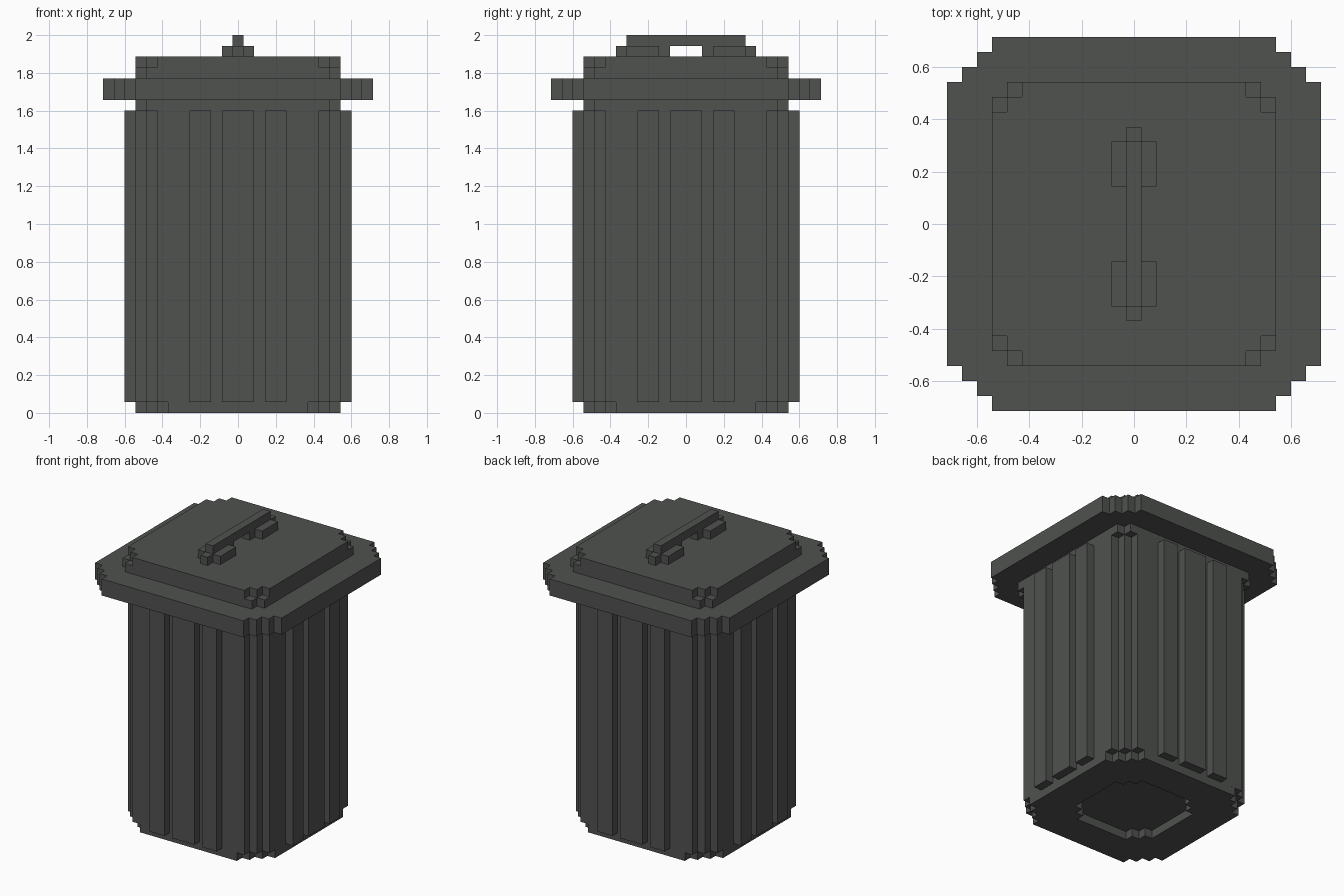
import bpy, bmesh
from mathutils import Vector

if "Cube" in bpy.data.objects:
    bpy.data.objects.remove(bpy.data.objects["Cube"])

U = 2 / 35  # one block; the bin is 35 blocks tall

mat = bpy.data.materials.new("dark_grey")
mat.diffuse_color = (0.08, 0.084, 0.08, 1)
mat.use_nodes = True
mat.node_tree.nodes["Principled BSDF"].inputs["Base Color"].default_value = mat.diffuse_color


def turn(side):
    """Repeat one side's outline around all four sides."""
    pts = []
    for _ in range(4):
        pts += side
        side = [(-y, x) for x, y in side]
    return pts


def stepped(half, flat):
    """Square outline whose corners are stair-stepped one block at a time."""
    side = [(-flat, -half), (flat, -half)]
    for i in range(int(half - flat)):
        side.append((flat + i, -half + i + 1))
        if i < half - flat - 1:
            side.append((flat + i + 1, -half + i + 1))
    return turn(side)


def rect(x0, x1, y0, y1):
    return [(x0, y0), (x1, y0), (x1, y1), (x0, y1)]


def slab(name, loops, z0, z1):
    """Fill outlines (a second one is a hole) and extrude from z0 to z1."""
    bm = bmesh.new()
    edges = []
    for loop in loops:
        vs = [bm.verts.new((x * U, y * U, z0 * U)) for x, y in loop]
        edges += [bm.edges.new((vs[i - 1], vs[i])) for i in range(len(vs))]
    bmesh.ops.triangle_fill(bm, edges=edges, use_beauty=True, use_dissolve=False)
    ext = bmesh.ops.extrude_face_region(bm, geom=bm.faces[:], use_keep_orig=True)
    top = [g for g in ext["geom"] if isinstance(g, bmesh.types.BMVert)]
    bmesh.ops.translate(bm, verts=top, vec=Vector((0, 0, (z1 - z0) * U)))
    bmesh.ops.recalc_face_normals(bm, faces=bm.faces[:])
    me = bpy.data.meshes.new(name)
    bm.to_mesh(me)
    bm.free()
    me.materials.append(mat)
    ob = bpy.data.objects.new(name, me)
    bpy.context.collection.objects.link(ob)
    return ob


# Base ring with a recess underneath
slab("base", [stepped(9.5, 6.5), stepped(5.5, 3.5)], 0, 1)

# Ribbed body: three ribs on each side, stepped corners
side = [(-7.5, -9.5)]
for a, b in ((-4.5, -2.5), (-1.5, 1.5), (2.5, 4.5)):
    side += [(a, -9.5), (a, -10.5), (b, -10.5), (b, -9.5)]
side += [(7.5, -9.5), (7.5, -8.5), (8.5, -8.5), (8.5, -7.5)]
slab("body", [turn(side)], 1, 28)

# Neck and lid
slab("neck", [stepped(9.5, 8.5)], 28, 29)
slab("lid_rim", [stepped(12.5, 9.5)], 29, 31)
slab("lid_lower", [stepped(9.5, 8.5)], 31, 32)
slab("lid_upper", [stepped(9.5, 7.5)], 32, 33)

# Handle: grip bar on two posts with wider feet
slab("handle_bar", [rect(-0.5, 0.5, -5.5, 5.5)], 34, 35)
for s, tag in ((1, "back"), (-1, "front")):
    post = [(-0.5, 1.5), (0.5, 1.5), (0.5, 2.5), (1.5, 2.5), (1.5, 5.5), (0.5, 5.5),
            (0.5, 6.5), (-0.5, 6.5), (-0.5, 5.5), (-1.5, 5.5), (-1.5, 2.5), (-0.5, 2.5)]
    slab("handle_post_" + tag, [[(x, s * y) for x, y in post]], 33, 34)
